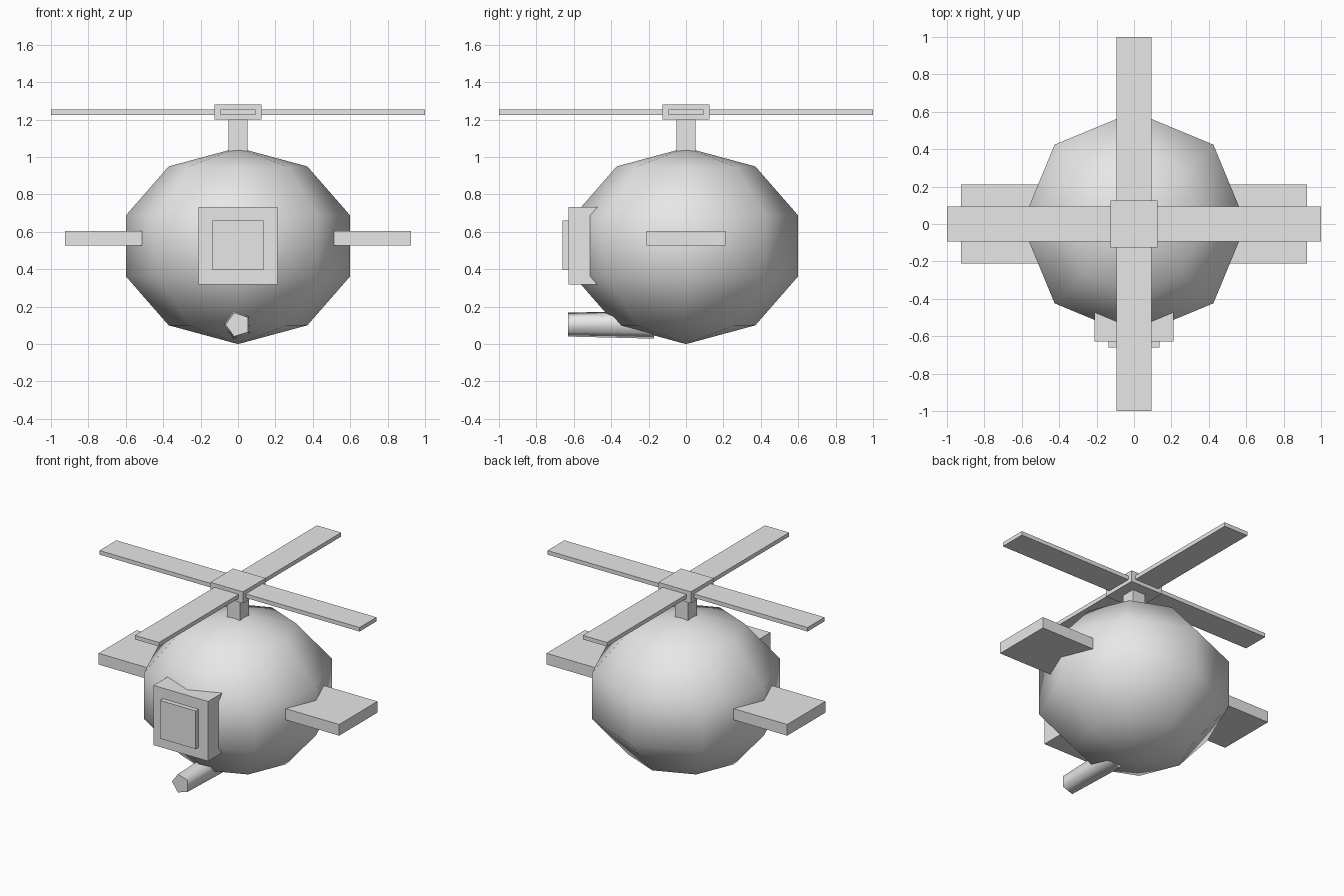
import bpy, bmesh, math
from mathutils import Matrix

if "Cube" in bpy.data.objects:
    bpy.data.objects.remove(bpy.data.objects["Cube"])

grey = bpy.data.materials.new("light grey")
grey.diffuse_color = (0.8, 0.8, 0.8, 1)
grey.use_nodes = True
grey.node_tree.nodes["Principled BSDF"].inputs["Base Color"].default_value = grey.diffuse_color


def add_object(name, bm, smooth=None):
    mesh = bpy.data.meshes.new(name)
    bm.to_mesh(mesh)
    bm.free()
    mesh.materials.append(grey)
    obj = bpy.data.objects.new(name, mesh)
    bpy.context.collection.objects.link(obj)
    if smooth is not None:
        bpy.ops.object.select_all(action='DESELECT')
        obj.select_set(True)
        bpy.context.view_layer.objects.active = obj
        bpy.ops.object.shade_smooth_by_angle(angle=math.radians(smooth))
    return obj


def box(name, x, y, z, turn=0):
    """Box from (min, max) ranges, turned about the vertical axis."""
    bm = bmesh.new()
    bmesh.ops.create_cube(bm, size=1)
    for v in bm.verts:
        v.co = [(a + b) / 2 + c * (b - a) for (a, b), c in zip((x, y, z), v.co)]
    bmesh.ops.rotate(bm, verts=bm.verts, matrix=Matrix.Rotation(turn, 3, 'Z'))
    return add_object(name, bm)


# Squashed low-poly ball body
bm = bmesh.new()
bmesh.ops.create_uvsphere(bm, u_segments=8, v_segments=5, radius=1)
bmesh.ops.scale(bm, vec=(0.631, 0.631, 0.525), verts=bm.verts)
bmesh.ops.translate(bm, vec=(0, 0, 0.525), verts=bm.verts)
add_object("body", bm, 80)

# Rotor: mast, hub and four blades
box("rotor_mast", (-0.05, 0.05), (-0.05, 0.05), (0.98, 1.21))
box("rotor_hub", (-0.125, 0.125), (-0.125, 0.125), (1.2, 1.28))
for i in range(4):
    box(f"rotor_blade_{i + 1}", (0.1, 1), (-0.093, 0.093), (1.226, 1.254), i * math.pi / 2)

# Side wings
for side, turn in (("right", 0), ("left", math.pi)):
    box(f"{side}_wing", (0.42, 0.925), (-0.21, 0.21), (0.527, 0.605), turn)

# Front window frame and pane
box("window_frame", (-0.21, 0.21), (-0.628, -0.42), (0.318, 0.733))
box("window_pane", (-0.137, 0.137), (-0.66, -0.6), (0.395, 0.66))

# Five-sided gun barrel under the nose, slightly wider at the rear
bm = bmesh.new()
bmesh.ops.create_cone(bm, cap_ends=True, segments=5, radius1=0.079, radius2=0.067, depth=0.46)
for v in bm.verts:
    a, r = math.atan2(v.co.y, v.co.x), v.co.xy.length
    # put one corner of the pentagon on the -x side
    k = round(((a - math.pi / 2) % math.tau) / (math.tau / 5))
    t = math.pi + k * math.tau / 5
    v.co = (r * math.cos(t), -0.4 - v.co.z, 0.104 + r * math.sin(t))
bmesh.ops.recalc_face_normals(bm, faces=bm.faces)
add_object("gun_barrel", bm, 80)
